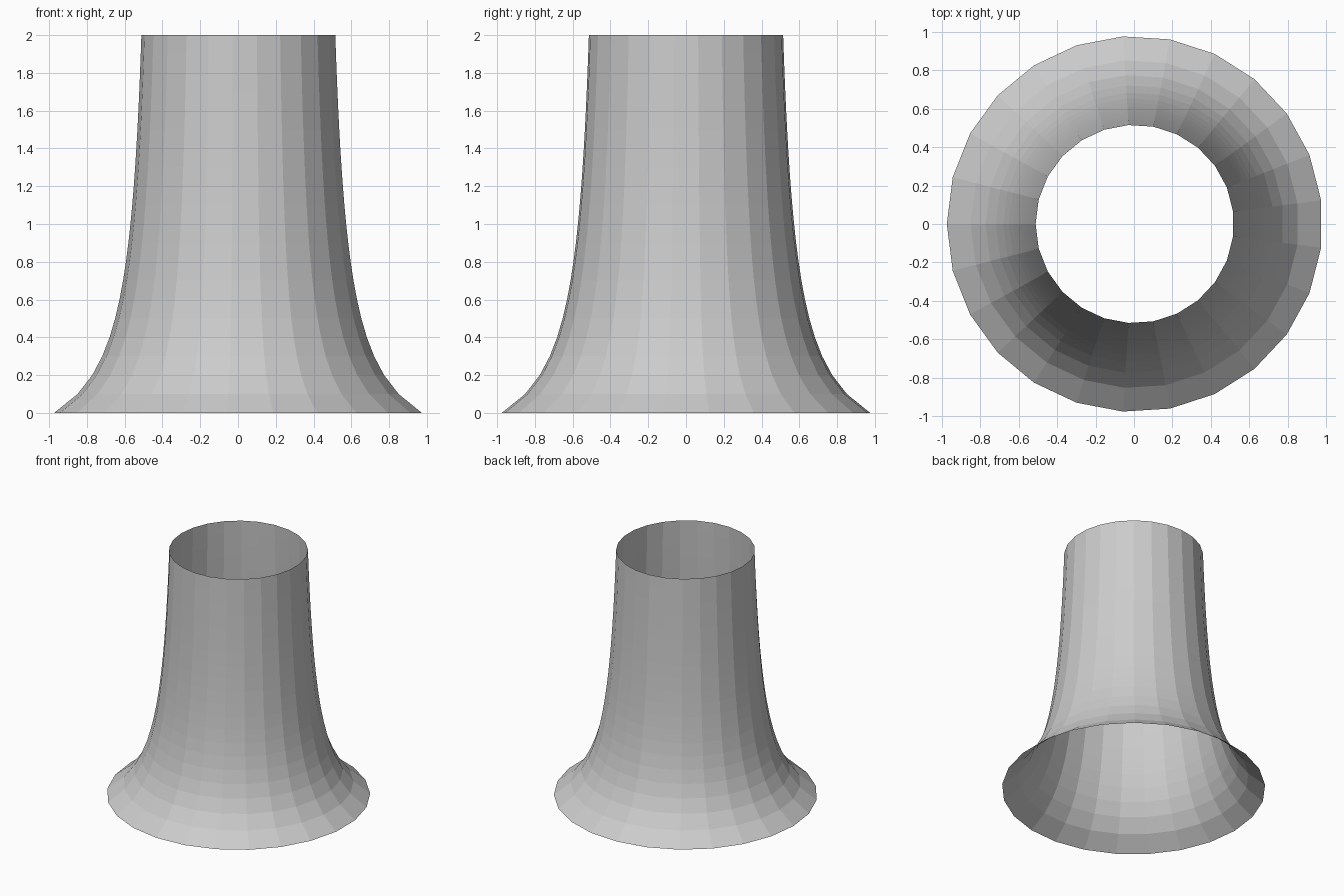
import bpy, bmesh, math

if "Cube" in bpy.data.objects:
    bpy.data.objects.remove(bpy.data.objects["Cube"])

SIDES, RINGS, HEIGHT = 25, 20, 2.0


def radius(z):
    # Hyperbolic flare: wide foot, nearly straight neck
    return 0.438 + 0.1806 / (z + 0.335)


# Open flared tube, one thin skin with flat faces
bm = bmesh.new()
shift = radius(0) * (1 - math.cos(math.pi / SIDES)) / 2
rings = []
for i in range(RINGS + 1):
    z = HEIGHT * i / RINGS
    ring = []
    for j in range(SIDES):
        a = math.pi + 2 * math.pi * j / SIDES
        ring.append(bm.verts.new((radius(z) * math.cos(a) + shift,
                                  radius(z) * math.sin(a), z)))
    rings.append(ring)

for low, high in zip(rings, rings[1:]):
    for j in range(SIDES):
        k = (j + 1) % SIDES
        bm.faces.new((low[j], low[k], high[k], high[j]))

mesh = bpy.data.meshes.new("flared_tube")
bm.to_mesh(mesh)
bm.free()
tube = bpy.data.objects.new("flared_tube", mesh)
bpy.context.collection.objects.link(tube)
